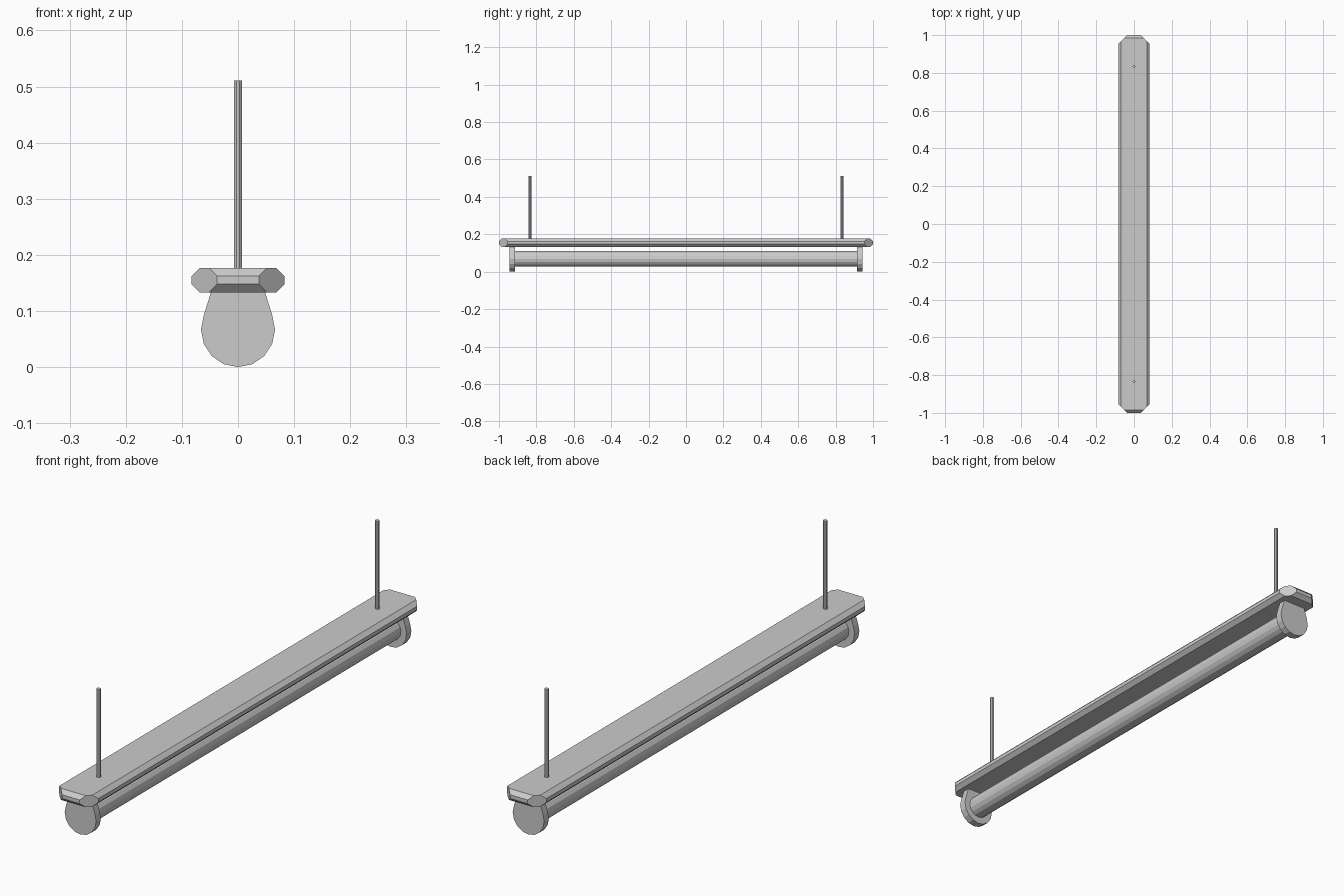
import bpy, bmesh
from math import sin, cos, pi
from mathutils import Vector

if "Cube" in bpy.data.objects:
    bpy.data.objects.remove(bpy.data.objects["Cube"])


def loft(name, rings):
    """Closed solid skinned through rings of matching point counts."""
    bm = bmesh.new()
    vr = [[bm.verts.new(p) for p in ring] for ring in rings]
    n = len(vr[0])
    for a, b in zip(vr, vr[1:]):
        for i in range(n):
            j = (i + 1) % n
            bm.faces.new((a[i], a[j], b[j], b[i]))
    bm.faces.new(vr[0])
    bm.faces.new(vr[-1])
    bmesh.ops.recalc_face_normals(bm, faces=bm.faces)
    me = bpy.data.meshes.new(name)
    bm.to_mesh(me)
    bm.free()
    ob = bpy.data.objects.new(name, me)
    bpy.context.collection.objects.link(ob)
    return ob


def chamfered_rect(hx, hy, c, z):
    """Rectangle outline with its corners cut by c."""
    q = [(hx, hy - c), (hx - c, hy)]
    pts = q + [(-x, y) for x, y in reversed(q)]
    pts += [(-x, -y) for x, y in q] + [(x, -y) for x, y in reversed(q)]
    return [(x, y, z) for x, y in pts]


def circle(r, n, phase=0.0):
    return [(r * cos(2 * pi * (i + phase) / n), r * sin(2 * pi * (i + phase) / n)) for i in range(n)]


# Housing: chamfered slab with cut corners
loft("housing", [
    chamfered_rect(0.068, 0.985, 0.016, 0.133),
    chamfered_rect(0.083, 1.0, 0.046, 0.148),
    chamfered_rect(0.083, 1.0, 0.046, 0.162),
    chamfered_rect(0.068, 0.985, 0.016, 0.177),
])

# Light tube
tube = [(x, z + 0.069) for x, z in circle(0.042, 16)]
loft("light_tube", [[(x, y, z) for x, z in tube] for y in (-0.925, 0.925)])

# End sockets: round at the bottom, tapering up into the housing
arc = [(0.066 * cos(a), 0.067 + 0.067 * sin(a))
       for a in (pi / 8 * k for k in range(-9, 2))]
socket = [(-0.048, 0.134)] + arc + [(0.048, 0.134)]

# Hanging rods
rod = circle(0.0078, 8, 0.5)

for side, s in (("front", -1), ("back", 1)):
    loft(side + "_socket", [[(x, s * y, z) for x, z in socket] for y in (0.915, 0.943)])
    loft(side + "_rod", [[(x, y + s * 0.834, z) for x, y in rod] for z in (0.17, 0.511)])
